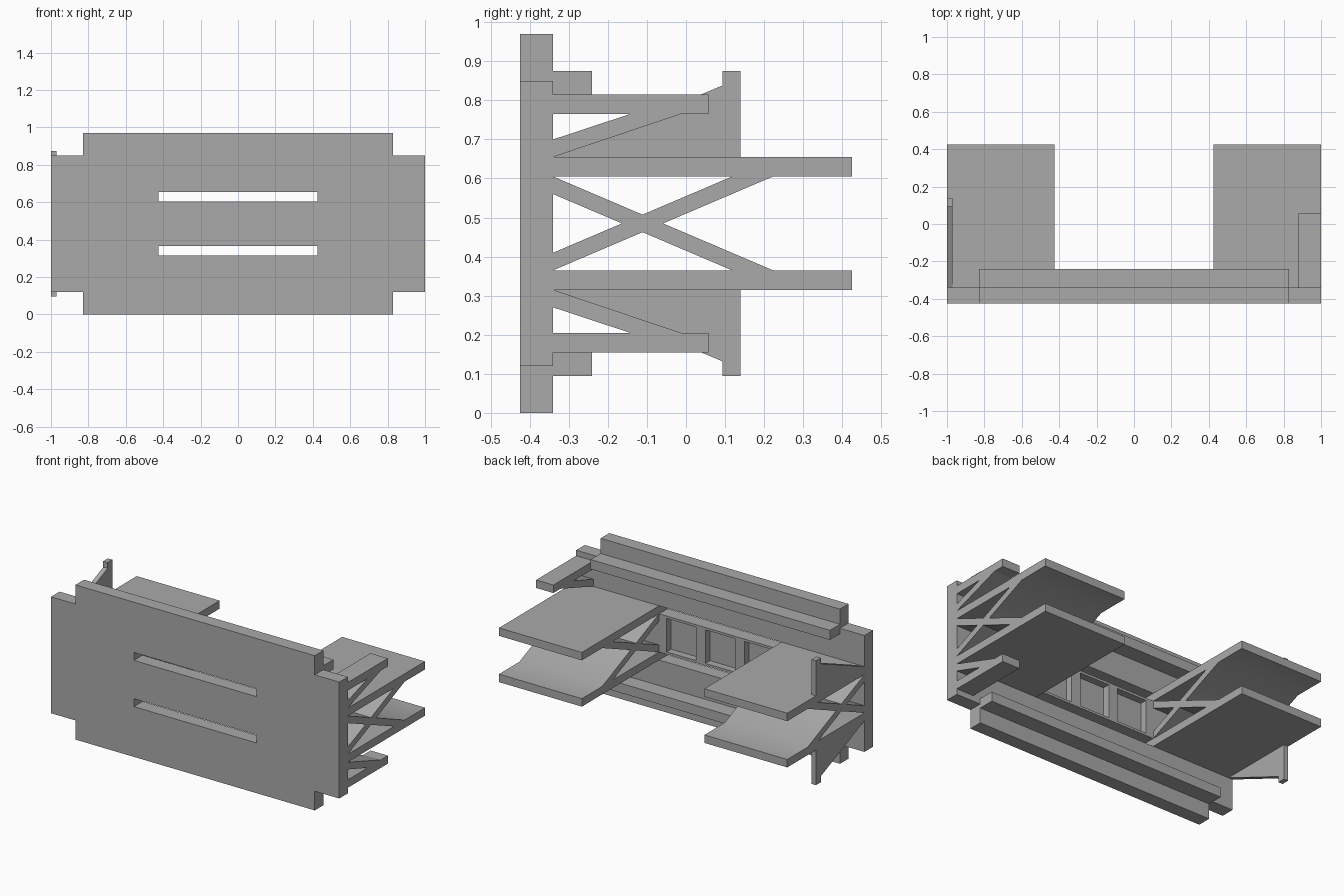
import bpy, bmesh, math
from mathutils import Vector

cube = bpy.data.objects.get("Cube")
if cube:
    bpy.data.objects.remove(cube, do_unlink=True)

grey = bpy.data.materials.new("plain grey")
grey.use_nodes = True
COLOR = (0.4, 0.4, 0.4, 1)
grey.diffuse_color = COLOR
grey.node_tree.nodes["Principled BSDF"].inputs["Base Color"].default_value = COLOR

BACK = -0.34      # rear face of the front plate
ROOT = -0.36      # parts are sunk slightly into the plate
MID = 0.485       # height of the symmetry plane


def make(name, points, direction):
    """Extrude a flat polygon along a direction."""
    bm = bmesh.new()
    face = bm.faces.new([bm.verts.new(p) for p in points])
    ext = bmesh.ops.extrude_face_region(bm, geom=[face])
    verts = [v for v in ext["geom"] if isinstance(v, bmesh.types.BMVert)]
    bmesh.ops.translate(bm, verts=verts, vec=Vector(direction))
    bmesh.ops.recalc_face_normals(bm, faces=bm.faces)
    mesh = bpy.data.meshes.new(name)
    bm.to_mesh(mesh)
    bm.free()
    mesh.materials.append(grey)
    obj = bpy.data.objects.new(name, mesh)
    bpy.context.collection.objects.link(obj)
    return obj


def side(name, yz, x0, x1):
    return make(name, [(x0, y, z) for y, z in yz], (x1 - x0, 0, 0))


def box(name, x0, x1, y0, y1, z0, z1):
    return side(name, [(y0, z0), (y1, z0), (y1, z1), (y0, z1)], x0, x1)


def flip(yz):
    """Mirror a side profile about the middle height."""
    return [(y, 2 * MID - z) for y, z in yz]


def boolean(target, others, operation):
    bpy.context.view_layer.objects.active = target
    for other in others:
        mod = target.modifiers.new("cut", "BOOLEAN")
        mod.operation = operation
        mod.solver = "EXACT"
        mod.object = other
        bpy.ops.object.modifier_apply(modifier=mod.name)
        bpy.data.objects.remove(other, do_unlink=True)


def smooth(obj):
    bpy.ops.object.select_all(action="DESELECT")
    obj.select_set(True)
    bpy.context.view_layer.objects.active = obj
    bpy.ops.object.shade_smooth_by_angle(angle=math.radians(30))


# Front plate: a wide panel with notched corners
quarter = [(1, 0.365), (0.83, 0.365), (0.83, MID)]
outline = quarter + [(-x, z) for x, z in reversed(quarter)]
outline += [(x, -z) for x, z in reversed(outline)]
plate = make("front_plate", [(x, -0.425, MID + z) for x, z in outline],
             (0, BACK + 0.425, 0))

# Two through slots and three shallow pockets on the rear
cutters = [box("slot_cutter", -0.425, 0.425, -0.6, 0, z, z + 0.05)
           for z in (0.315, 0.605)]
cutters += [box("pocket_cutter", x - 0.103, x + 0.103, -0.385, 0, 0.38, 0.59)
            for x in (-0.27, 0, 0.27)]
boolean(plate, cutters, "DIFFERENCE")

# Rails along the rear of the plate
box("upper_rail", -0.83, 0.83, ROOT, -0.24, 0.815, 0.875)
box("lower_rail", -0.83, 0.83, ROOT, -0.24, 0.095, 0.155)

# Shelf pair with crossed braces, one on each side
band = [(BACK, 0.605), (BACK, 0.56), (0.12, 0.364), (0.16, 0.34), (0.225, 0.364)]
for label, x0, x1 in (("left", 0.425, 1), ("right", -1, -0.425)):
    shelf = box(label + "_shelves", x0, x1, ROOT, 0.425, 0.605, 0.655)
    parts = [box("lower", x0, x1, ROOT, 0.425, 0.315, 0.365),
             side("brace", band, x0, x1),
             side("brace", flip(band), x0, x1)]
    boolean(shelf, parts, "UNION")
    smooth(shelf)

# Narrow braced arms on the left, fin plates with end posts on the right
arm = [(ROOT, 0.765), (0.057, 0.765), (0.057, 0.815), (ROOT, 0.815)]
strut = [(BACK, 0.655), (BACK, 0.70), (-0.14, 0.766), (-0.01, 0.766)]
fin = [(BACK, 0.655), (0.14, 0.655), (0.14, 0.875), (0.093, 0.875), (0.093, 0.838)]
for label, shape in (("upper", lambda p: p), ("lower", flip)):
    side(label + "_arm", shape(arm), 0.88, 1)
    side(label + "_arm_strut", shape(strut), 0.88, 1)
    side(label + "_fin", shape(fin), -1, -0.97)
